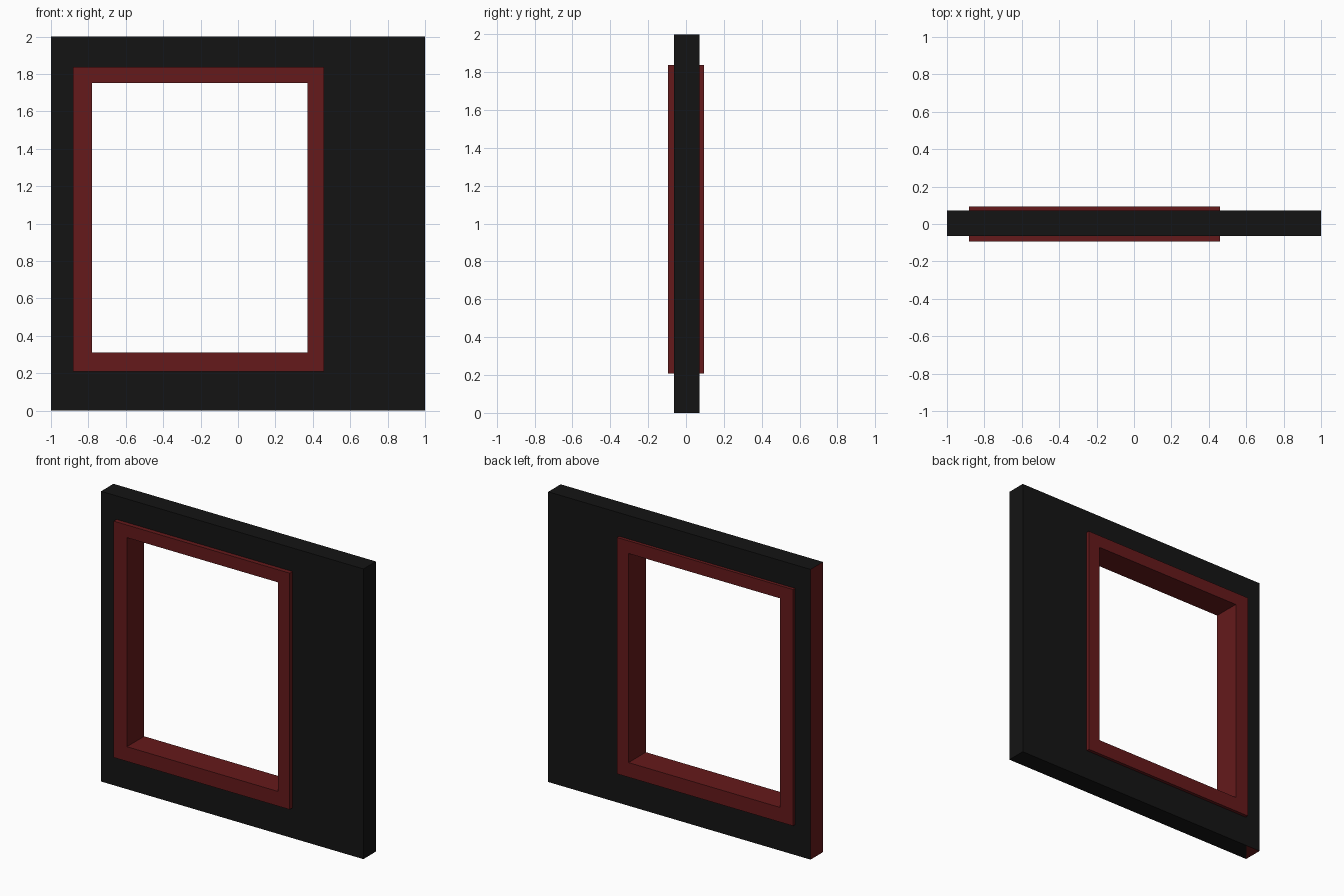
import bpy
import bmesh

if "Cube" in bpy.data.objects:
    bpy.data.objects.remove(bpy.data.objects["Cube"])


def material(name, color):
    mat = bpy.data.materials.new(name)
    mat.diffuse_color = (*color, 1)
    mat.use_nodes = True
    mat.node_tree.nodes["Principled BSDF"].inputs["Base Color"].default_value = mat.diffuse_color
    return mat


BLACK = material("black_wall", (0.007, 0.007, 0.007))
RED = material("dark_red", (0.13, 0.01, 0.011))


def ring(outer, inner, y0, y1):
    """Rectangular panel with a rectangular hole; rects are (x0, x1, z0, z1)."""
    bm = bmesh.new()

    def loop(r, y):
        x0, x1, z0, z1 = r
        return [bm.verts.new((x, y, z))
                for x, z in ((x0, z0), (x1, z0), (x1, z1), (x0, z1))]

    loops = [loop(outer, y0), loop(inner, y0), loop(inner, y1), loop(outer, y1)]
    for a, b in zip(loops, loops[1:] + loops[:1]):
        for i in range(4):
            j = (i + 1) % 4
            bm.faces.new((a[i], a[j], b[j], b[i]))
    bmesh.ops.recalc_face_normals(bm, faces=bm.faces)
    return bm


def finish(bm, name, mats):
    mesh = bpy.data.meshes.new(name)
    bm.to_mesh(mesh)
    bm.free()
    for m in mats:
        mesh.materials.append(m)
    obj = bpy.data.objects.new(name, mesh)
    bpy.context.collection.objects.link(obj)


OPENING = (-0.882, 0.46, 0.209, 1.838)
GLASS = (-0.781, 0.372, 0.31, 1.751)

# Wall panel with an off-centre opening
bm = ring((-1, 1, 0, 2), OPENING, -0.063, 0.072)

# Small red corner triangle on the underside
bottom = next(f for f in bm.faces if all(v.co.z < 1e-4 for v in f.verts))
back = next(e for e in bottom.edges if all(v.co.y > 0 for v in e.verts))
left = min(back.verts, key=lambda v: v.co.x)
_, cut = bmesh.utils.edge_split(back, left, 0.055)
front = next(v for v in bottom.verts if v.co.x < -0.99 and v.co.y < 0)
bmesh.utils.face_split(bottom, cut, front)

# Red left end and red triangle
for f in bm.faces:
    end = all(v.co.x < -0.99 for v in f.verts)
    f.material_index = int(end or len(f.verts) == 3)
finish(bm, "wall", (BLACK, RED))

# Window frame, standing proud of both wall faces
finish(ring(OPENING, GLASS, -0.094, 0.094), "window_frame", (RED,))
